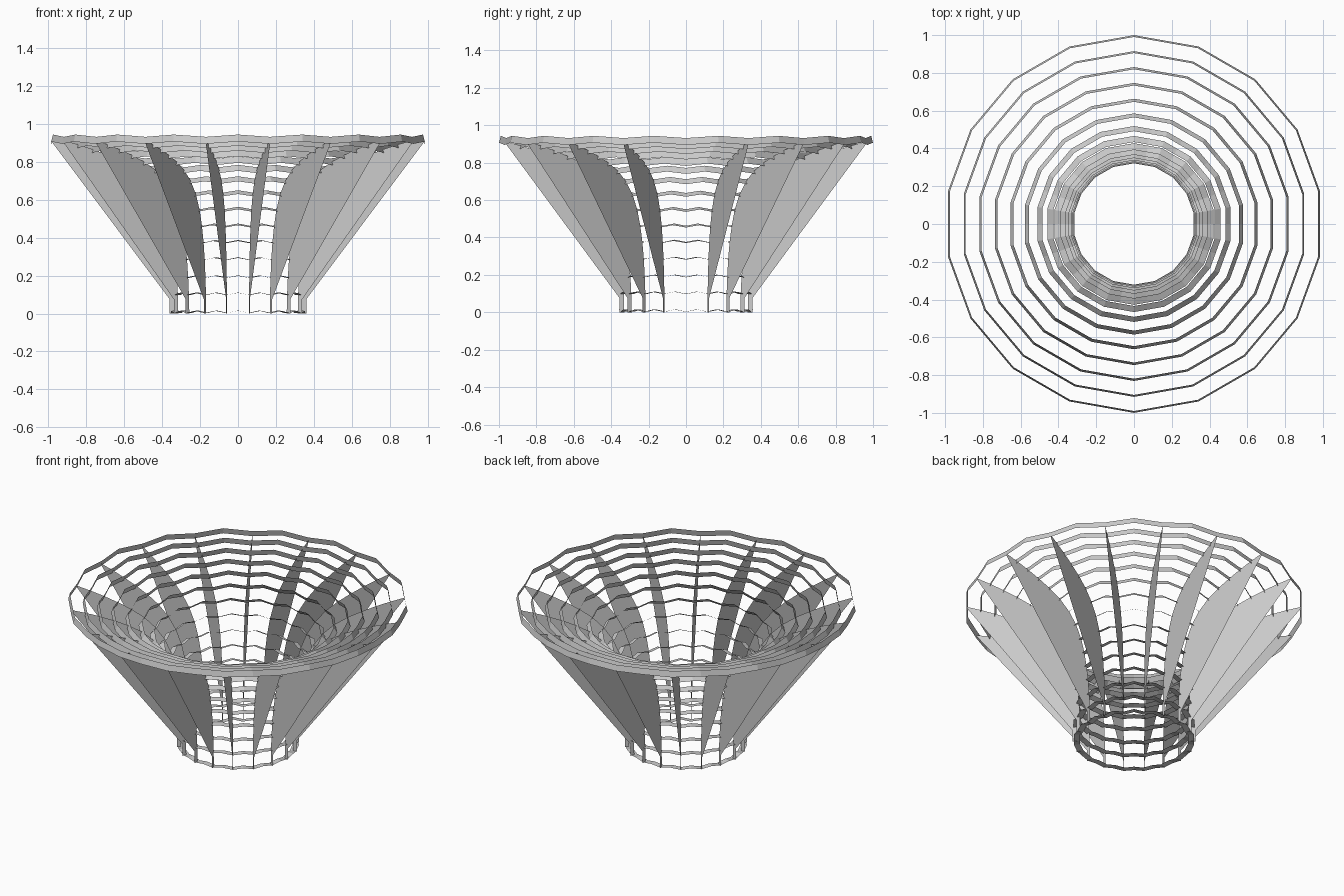
import bpy, bmesh
from math import cos, sin, pi
from mathutils import Vector

cube = bpy.data.objects.get("Cube")
if cube:
    bpy.data.objects.remove(cube, do_unlink=True)

# Material
grey = bpy.data.materials.new("light grey")
grey.use_nodes = True
colour = (0.6, 0.6, 0.6, 1)
grey.diffuse_color = colour
for node in grey.node_tree.nodes:
    if node.type == 'BSDF_PRINCIPLED':
        node.inputs["Base Color"].default_value = colour

FINS = 18
STEP = 2 * pi / FINS
HALF_WIDTH = 0.019   # half the width of a ring slat
DIP = 0.012          # how far each ring drops where it meets a fin

# Flared profile (radius, height), one point per ring
profile = [Vector(p) for p in (
    (0.34, 0.015), (0.343, 0.11), (0.348, 0.2), (0.356, 0.295), (0.368, 0.385),
    (0.385, 0.47), (0.41, 0.556), (0.45, 0.64), (0.505, 0.71), (0.575, 0.768),
    (0.655, 0.812), (0.74, 0.847), (0.825, 0.877), (0.91, 0.903), (0.995, 0.925))]


def finish(name, bm):
    mesh = bpy.data.meshes.new(name)
    bm.to_mesh(mesh)
    bm.free()
    mesh.materials.append(grey)
    obj = bpy.data.objects.new(name, mesh)
    bpy.context.collection.objects.link(obj)
    return obj


def at_fin(p):
    """Point of the profile where a ring crosses a fin."""
    return Vector((p.x * cos(STEP / 2), p.y - DIP))


# Ring slats: thin bands square to the profile, dipping at every fin
for i, p in enumerate(profile):
    tangent = (profile[min(i + 1, len(profile) - 1)] - profile[max(i - 1, 0)]).normalized()
    across = Vector((-tangent.y, tangent.x)) * HALF_WIDTH
    bm = bmesh.new()
    pairs = []
    for k in range(2 * FINS):
        a = k * STEP / 2
        pair = []
        for q in (p - across, p + across):
            if k % 2 == 0:
                q = at_fin(q)
            pair.append(bm.verts.new((q.x * cos(a), q.x * sin(a), max(q.y, 0))))
        pairs.append(pair)
    for k, (low, high) in enumerate(pairs):
        next_low, next_high = pairs[(k + 1) % len(pairs)]
        bm.faces.new((low, next_low, next_high, high))
    finish(f"ring_slat_{i + 1}", bm)

# Radial fins: curved inner edge, straight sloping outer edge, short upright foot
inner = [at_fin(p) for p in profile]
inner[0].y = 0
outline = inner + [Vector((0.98, 0.903)), Vector((0.36, 0.075)), Vector((0.36, 0))]
fin_mesh = None
for k in range(FINS):
    if fin_mesh is None:
        bm = bmesh.new()
        bm.faces.new([bm.verts.new((q.x, 0, q.y)) for q in outline])
        bmesh.ops.triangulate(bm, faces=bm.faces[:])
        fin = finish("fin_1", bm)
        fin_mesh = fin.data
    else:
        fin = bpy.data.objects.new(f"fin_{k + 1}", fin_mesh)
        bpy.context.collection.objects.link(fin)
    fin.rotation_euler.z = k * STEP
